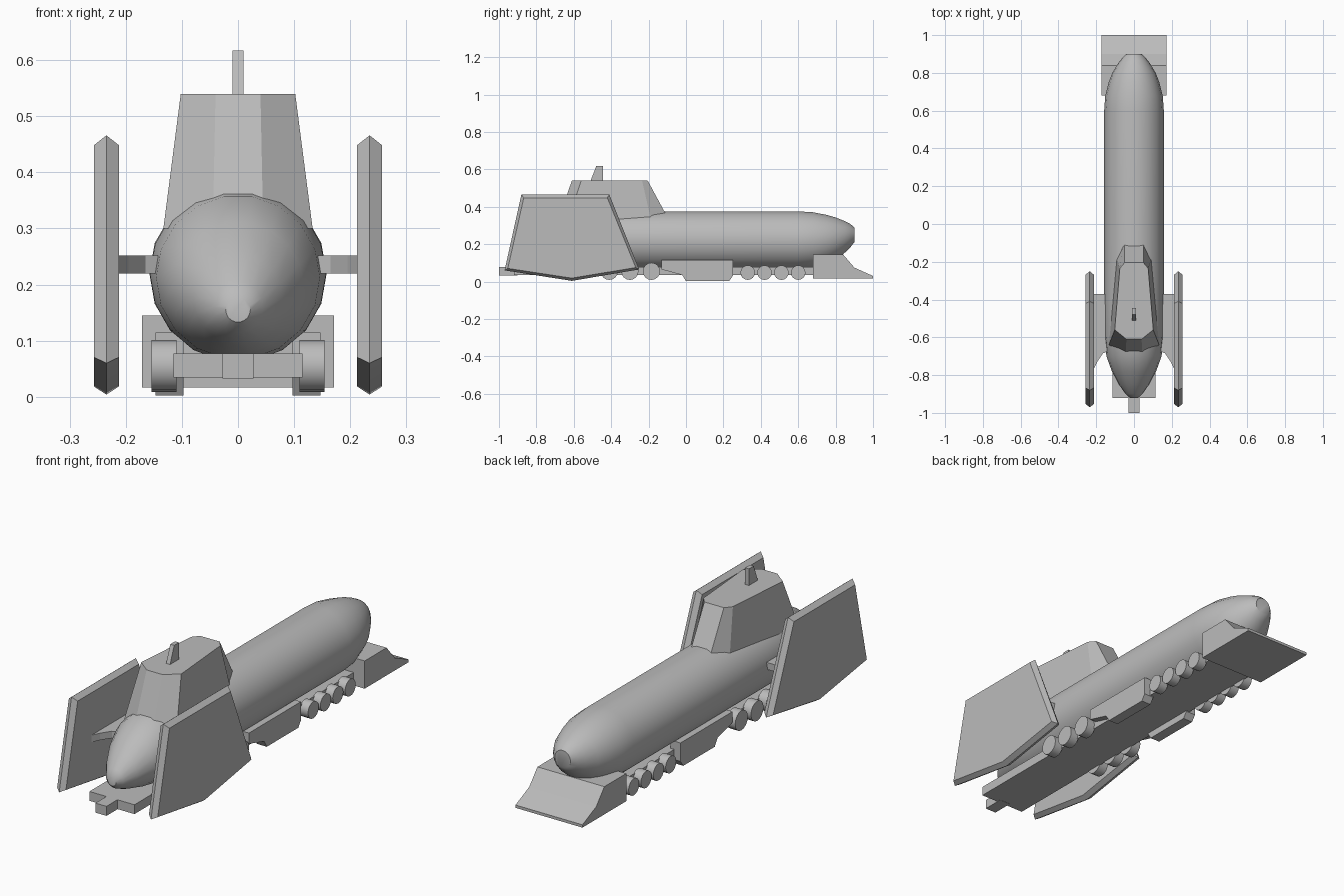
import bpy, bmesh, math

if "Cube" in bpy.data.objects:
    bpy.data.objects.remove(bpy.data.objects["Cube"])

grey = bpy.data.materials.new("plain_grey")
grey.diffuse_color = (0.5, 0.5, 0.5, 1)
grey.use_nodes = True
grey.node_tree.nodes["Principled BSDF"].inputs["Base Color"].default_value = grey.diffuse_color


def finish(name, bm, angle=None):
    bmesh.ops.recalc_face_normals(bm, faces=bm.faces[:])
    me = bpy.data.meshes.new(name)
    bm.to_mesh(me)
    bm.free()
    me.materials.append(grey)
    ob = bpy.data.objects.new(name, me)
    bpy.context.collection.objects.link(ob)
    if angle:
        bpy.ops.object.select_all(action='DESELECT')
        ob.select_set(True)
        bpy.context.view_layer.objects.active = ob
        bpy.ops.object.shade_smooth_by_angle(angle=math.radians(angle))
    return ob


def loft(name, rings, angle=None):
    """Skin a list of equal-length rings and cap both ends."""
    bm = bmesh.new()
    vs = [[bm.verts.new(p) for p in ring] for ring in rings]
    n = len(vs[0])
    for a, b in zip(vs, vs[1:]):
        for i in range(n):
            bm.faces.new((a[i], a[(i + 1) % n], b[(i + 1) % n], b[i]))
    bm.faces.new(vs[0])
    bm.faces.new(vs[-1])
    return finish(name, bm, angle)


def side_prism(name, profile, x0, x1):
    """Extrude a (y, z) outline across x."""
    return loft(name, [[(x, y, z) for y, z in profile] for x in (x0, x1)])


def box(name, x0, x1, y0, y1, z0, z1):
    return side_prism(name, [(y0, z0), (y1, z0), (y1, z1), (y0, z1)], x0, x1)


# Hull: stations of (y, radius, centre height)
stations = [(-0.92, .022, .155), (-0.9, .045, .16), (-0.85, .08, .175), (-0.78, .117, .195),
            (-0.7, .146, .213), (-0.6, .157, .219), (-0.4, .158, .22), (0.6, .158, .22),
            (0.68, .152, .221), (0.75, .134, .225), (0.8, .115, .23), (0.85, .085, .239),
            (0.88, .062, .246), (0.9, .04, .25)]
SIDES = 18
loft("hull", [[(r * math.cos(2 * math.pi * i / SIDES), y, c + r * math.sin(2 * math.pi * i / SIDES))
               for i in range(SIDES)] for y, r, c in stations], 40)


# Tower with tapered walls and a mast
def mirrored(half, z):
    return [(x, y, z) for x, y in half] + [(-x, y, z) for x, y in reversed(half)]


loft("tower", [mirrored([(.045, -.695), (.133, -.64), (.095, -.18), (.05, -.075)], .30),
               mirrored([(.04, -.61), (.102, -.56), (.075, -.235), (.05, -.205)], .54)], 20)
side_prism("mast", [(-.51, .54), (-.445, .54), (-.445, .617), (-.48, .617)], -.01, .01)

# Chassis, coupler and plough
box("chassis", -.115, .115, -.92, .7, .034, .077)
box("coupler", -.028, .028, -1.0, -.9, .033, .077)
side_prism("plough", [(.68, .017), (1, .017), (1, .03), (.9, .075), (.84, .145), (.68, .145)],
           -.171, .171)

fin_outline = [(-.88, .466), (-.41, .466), (-.25, .065), (-.61, .004), (-.97, .06)]
cy = sum(p[0] for p in fin_outline) / 5
cz = sum(p[1] for p in fin_outline) / 5
fin_face = [(cy + (y - cy) * .95, cz + (z - cz) * .93) for y, z in fin_outline]
strut_plan = [(.13, -.37), (.218, -.37), (.218, -.78), (.195, -.73), (.165, -.685), (.13, -.67)]
box_profile = [(-.13, .115), (.25, .115), (.25, .03), (.23, .002), (0, .002), (-.02, .035), (-.13, .065)]

for s, side in ((1, "right"), (-1, "left")):
    # Side fin with sloped rim, and its strut
    loft("fin_" + side, [[(s * x, y, z) for y, z in pts] for x, pts in
                         ((.212, fin_face), (.2345, fin_outline), (.257, fin_face))], 50)
    loft("strut_" + side, [[(s * x, y, z) for x, y in strut_plan] for z in (.22, .252)])
    # Side equipment box
    side_prism("side_box_" + side, box_profile, s * .097, s * .147)
    # Wheels
    wheels = [(y, .055, .046) for y in (-.41, -.3, -.185)] + \
             [(y, .048, .039) for y in (.33, .42, .51, .6)]
    for k, (y, z, r) in enumerate(wheels):
        ring = [(y + r * math.cos(math.pi * i / 8), z + r * math.sin(math.pi * i / 8)) for i in range(16)]
        loft(f"wheel_{side}_{k + 1}", [[(s * x, a, b) for a, b in ring] for x in (.11, .154)], 40)
